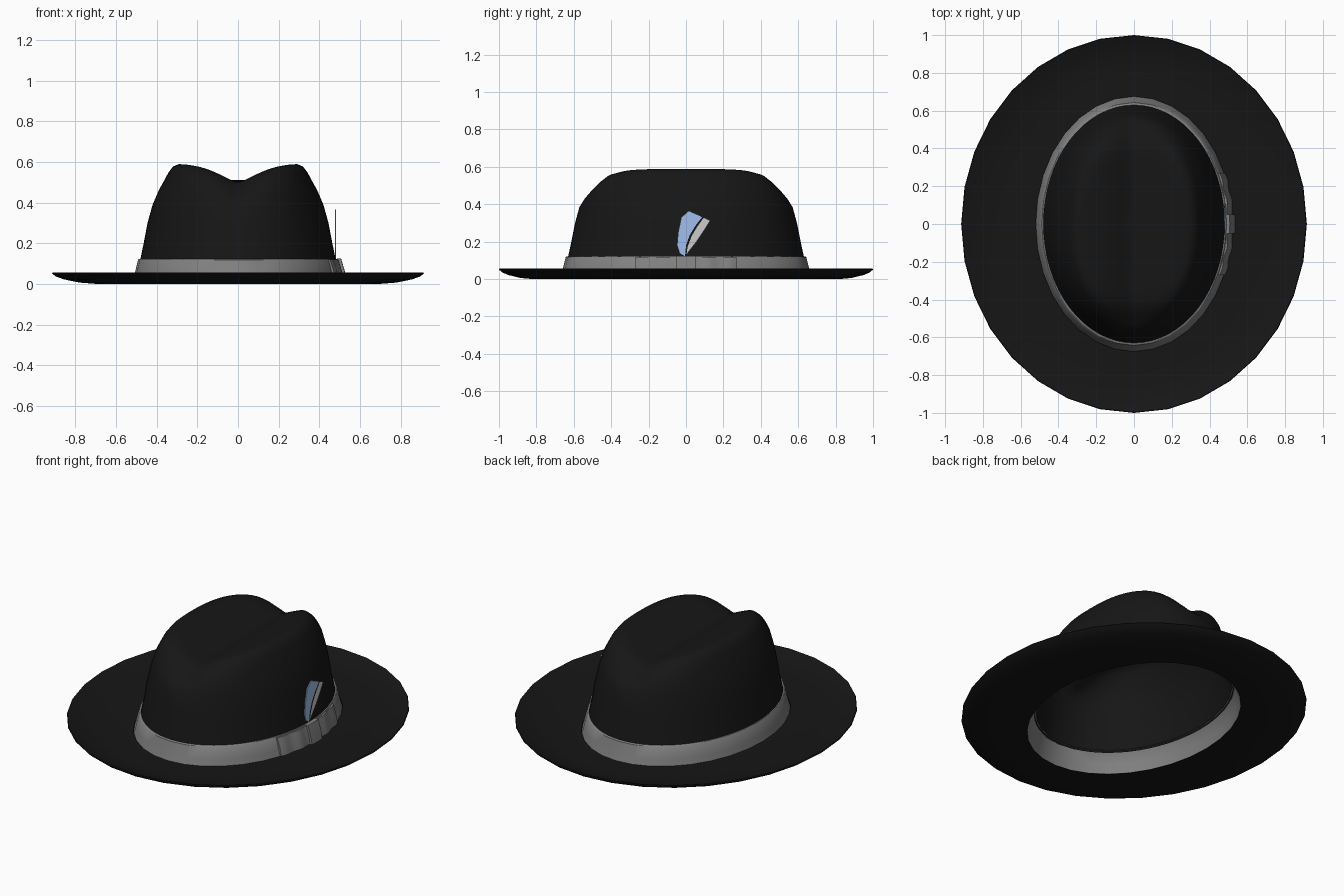
import bpy, bmesh, math

if "Cube" in bpy.data.objects:
    bpy.data.objects.remove(bpy.data.objects["Cube"])

BLACK = (0.008, 0.008, 0.008, 1)
GREY = (0.22, 0.22, 0.22, 1)
BLUE = (0.36, 0.52, 0.85, 1)
PALE = (0.75, 0.75, 0.75, 1)
mats = {}


def make(name, verts, faces, colour, angle=40):
    me = bpy.data.meshes.new(name)
    me.from_pydata(verts, [], faces)
    bm = bmesh.new()
    bm.from_mesh(me)
    bmesh.ops.recalc_face_normals(bm, faces=bm.faces)
    bm.to_mesh(me)
    bm.free()
    ob = bpy.data.objects.new(name, me)
    bpy.context.collection.objects.link(ob)
    if colour not in mats:
        mats[colour] = bpy.data.materials.new("colour_%d" % len(mats))
        mats[colour].diffuse_color = colour
    me.materials.append(mats[colour])
    if angle:
        bpy.ops.object.select_all(action='DESELECT')
        ob.select_set(True)
        bpy.context.view_layer.objects.active = ob
        bpy.ops.object.shade_smooth_by_angle(angle=math.radians(angle))
    return ob


def loft(rings, closed_profile=False, closed_ring=True):
    n = len(rings[0])
    verts = [v for r in rings for v in r]
    faces = []
    for i in range(len(rings) if closed_profile else len(rings) - 1):
        j = (i + 1) % len(rings)
        for k in range(n if closed_ring else n - 1):
            m = (k + 1) % n
            faces.append((i * n + k, i * n + m, j * n + m, j * n + k))
    return verts, faces


def ring(rx, ry, z, n=32, power=2.0):
    pts = []
    for k in range(n):
        a = 2 * math.pi * k / n
        c, s = math.cos(a), math.sin(a)
        r = (abs(c) ** power + abs(s) ** power) ** (-1 / power)
        pts.append((rx * r * c, ry * r * s, z))
    return pts


# brim: dished oval with an upturned rim
profile = [(0, 0), (.45, 0), (.65, .006), (.85, .022), (.95, .036), (1, .051),
           (.99, .056), (.94, .05), (.84, .036), (.62, .02), (.4, .014), (0, .014)]
v, f = loft([ring(.52 + .395 * t, .675 + .325 * t, z) for t, z in profile], True)
make("brim", v, f, BLACK, 50)

# ribbon band, visible inside and outside
v, f = loft([ring(.52, .675, .002), ring(.508, .66, .05), ring(.492, .643, .118),
             ring(.488, .637, .122), ring(.472, .624, .122)])
make("band", v, f, GREY)


# crown: tapered wall, rounded shoulder and creased top
def crease(p):
    x, y, z = p
    w = min(max((z - .36) / .2, 0), 1)
    w = w * w * (3 - 2 * w)
    return (x, y, z - .095 * w * math.exp(-(abs(x) / .14) ** 1.5))


wall = [(.482, .632, .112, 2), (.464, .613, .2, 2), (.445, .593, .3, 2.05),
        (.42, .57, .39, 2.1), (.39, .55, .46, 2.2), (.363, .522, .51, 2.3),
        (.342, .488, .55, 2.4), (.32, .45, .58, 2.5), (.29, .4, .594, 2.6)]
wall += [(.29 * s, .4 * s, .595, 2.6) for s in (.85, .7, .55, .4, .25, .12)]
rings = [[crease(p) for p in ring(rx, ry, z, 64, pw)] for rx, ry, z, pw in wall]
v, f = loft(rings)
n = len(v)
f.append(tuple(range(n - 64, n)))
make("crown", v, f, BLACK, 60)


# bow on the right side: strips that follow the band
def strip(name, y0, y1, thick, z0, z1, wave=0.0, steps=12):
    rows = []
    for i in range(steps + 1):
        t = i / steps
        y = y0 + (y1 - y0) * t
        off = thick + wave * math.sin(t * 4 * math.pi)

        def at(z, o):
            g = z / .12
            rx, ry = .52 - .03 * g, .675 - .034 * g
            return (rx * math.sqrt(1 - (y / ry) ** 2) + o, y, z)
        rows.append([at(z0, 0), at(z0, off), at((z0 + z1) / 2, off + .003),
                     at(z1, off), at(z1, 0)])
    v, f = loft(rows, closed_ring=True)
    last = len(v)
    f += [tuple(range(5)), tuple(range(last - 5, last))]
    make(name, v, f, GREY)


for side, label in ((-1, "front"), (1, "back")):
    strip("bow_wing_" + label, side * .27, side * .035, .008, .015, .119, .004)
strip("bow_knot", -.05, .05, .018, .012, .124)


# feather: two thin vanes and a dark quill
def plate(name, pts, colour, x=.48, thick=.006):
    k = len(pts)
    v = [(x + d, y, z) for d in (-thick / 2, thick / 2) for y, z in pts]
    f = [tuple(range(k)), tuple(range(k, 2 * k))]
    f += [(i, (i + 1) % k, k + (i + 1) % k, k + i) for i in range(k)]
    make(name, v, f, colour, 0)


plate("feather_blue_vane", [(-.005, .122), (-.035, .14), (-.048, .18), (-.042, .25),
      (-.025, .33), (.015, .365), (.088, .333), (.05, .285), (.02, .235), (0, .18)], BLUE)
plate("feather_quill", [(-.008, .11), (0, .18), (.02, .235), (.05, .285), (.088, .333),
      (.096, .33), (.06, .28), (.03, .23), (.008, .17), (0, .11)], BLACK)
plate("feather_pale_vane", [(0, .13), (.008, .17), (.03, .23), (.06, .28), (.096, .33),
      (.13, .313), (.1, .265), (.06, .205), (.025, .16)], PALE)

for m in bpy.data.materials:
    if m.users and not m.is_grease_pencil:
        m.use_nodes = True
        m.node_tree.nodes["Principled BSDF"].inputs["Base Color"].default_value = m.diffuse_color
